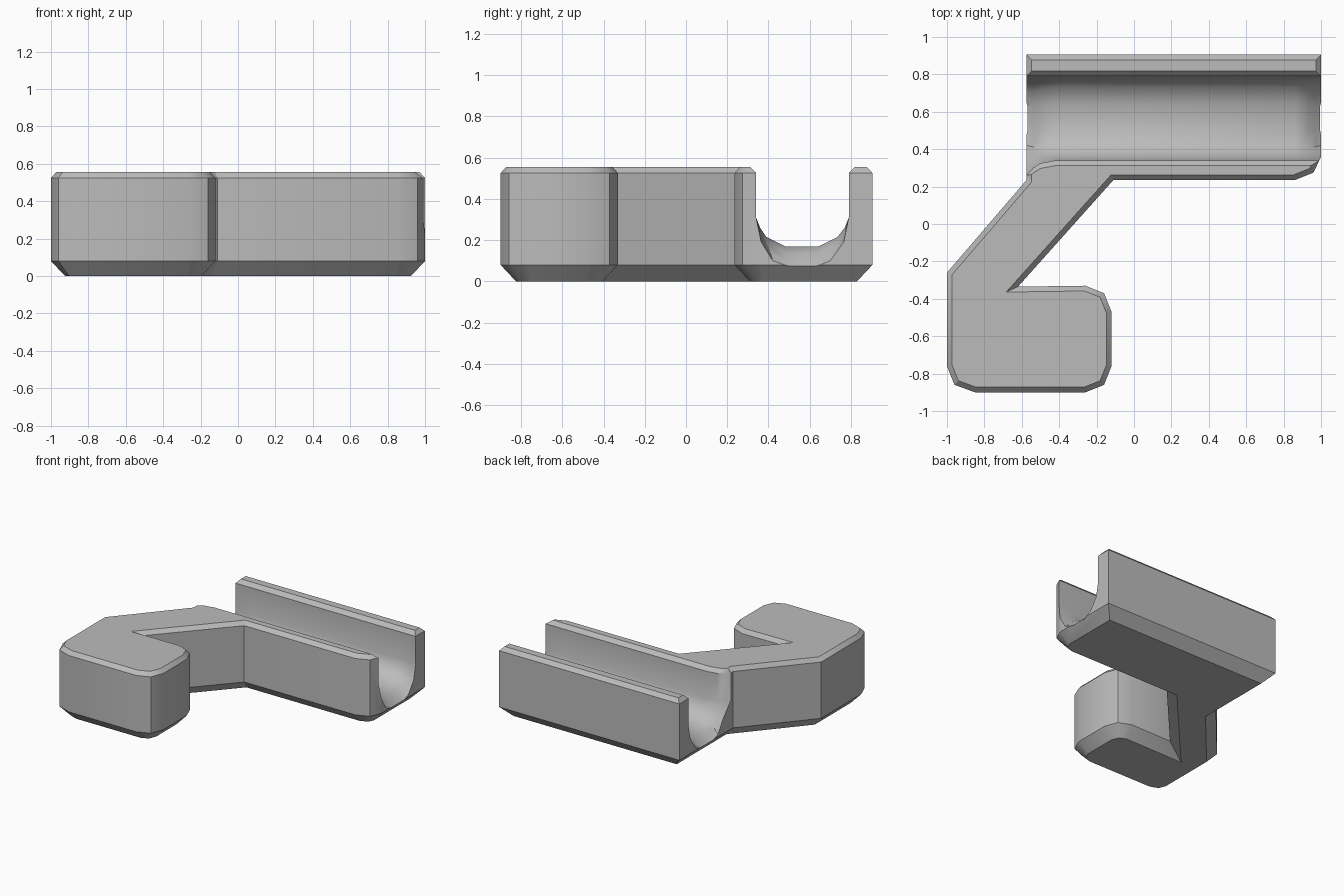
import bpy
import bmesh
from mathutils import Vector

cube = bpy.data.objects.get("Cube")
if cube:
    bpy.data.objects.remove(cube, do_unlink=True)

grey = bpy.data.materials.new("plain_grey")
grey.use_nodes = True
GREY = (0.5, 0.5, 0.5, 1)
grey.diffuse_color = GREY
grey.node_tree.nodes["Principled BSDF"].inputs["Base Color"].default_value = GREY


def inset(points, d):
    """Move a counter-clockwise outline inward by d with mitred corners."""
    out = []
    for i, p in enumerate(points):
        p = Vector(p)
        a = (p - Vector(points[i - 1])).normalized()
        b = (Vector(points[(i + 1) % len(points)]) - p).normalized()
        na, nb = Vector((-a.y, a.x)), Vector((-b.y, b.x))
        out.append(p + (na + nb) * d / (1 + na.dot(nb)))
    return out


def loft(name, rings):
    """Skin matching rings of 3D points and close both ends."""
    bm = bmesh.new()
    loops = [[bm.verts.new(p) for p in ring] for ring in rings]
    for lower, upper in zip(loops, loops[1:]):
        n = len(lower)
        for i in range(n):
            j = (i + 1) % n
            bm.faces.new((lower[i], lower[j], upper[j], upper[i]))
    caps = [bm.faces.new(loops[0]), bm.faces.new(loops[-1])]
    bm.normal_update()
    bmesh.ops.triangulate(bm, faces=caps, ngon_method="EAR_CLIP")
    bmesh.ops.recalc_face_normals(bm, faces=bm.faces)
    mesh = bpy.data.meshes.new(name)
    bm.to_mesh(mesh)
    bm.free()
    mesh.materials.append(grey)
    obj = bpy.data.objects.new(name, mesh)
    bpy.context.collection.objects.link(obj)
    return obj


# Body: rounded foot block, slanted arm and trough block in one outline
outline = [
    (-0.85, -0.9), (-0.26, -0.9), (-0.16, -0.86), (-0.12, -0.76),
    (-0.12, -0.47), (-0.16, -0.37), (-0.26, -0.33), (-0.62, -0.335),
    (-0.11, 0.235), (0.86, 0.235), (0.96, 0.275), (1, 0.36),
    (1, 0.905), (-0.575, 0.905), (-0.575, 0.235), (-1, -0.26),
    (-1, -0.76), (-0.96, -0.86),
]
levels = [(0, 0.075), (0.08, 0), (0.525, 0), (0.555, 0.028)]
body = loft("trough_and_arm_body",
            [[(p.x, p.y, z) for p in inset(outline, d)] for z, d in levels])

# Trough cutter: curved floor inside, dipping lower at both ends
inner = [(0.34, 0.31), (0.36, 0.26), (0.39, 0.215), (0.48, 0.17),
         (0.645, 0.17), (0.735, 0.215), (0.77, 0.26), (0.79, 0.31)]
flared = [(0.34, 0.31), (0.365, 0.19), (0.42, 0.1), (0.5, 0.07),
          (0.63, 0.07), (0.7, 0.1), (0.765, 0.19), (0.79, 0.31)]


def section(x, t, widen):
    """Trough section; t blends inner to flared, widen opens the arm side."""
    pts = [Vector(a).lerp(Vector(b), t) for a, b in zip(inner, flared)]
    front = 0.34 - widen
    pts[0].x = front
    rim = [(0.79, 0.525), (0.818, 0.555), (0.818, 0.7),
           (front - 0.028, 0.7), (front - 0.028, 0.555), (front, 0.525)]
    return [(x, y, z) for y, z in pts] + [(x, y, z) for y, z in rim]


stations = [(-0.7, 1, 0.08), (-0.576, 1, 0.08), (-0.54, 0.75, 0.04),
            (-0.5, 0.35, 0.015), (-0.42, 0, 0), (0.86, 0, 0),
            (0.93, 0.35, 0), (0.97, 0.75, 0), (1.001, 1, 0), (1.1, 1, 0)]
cutter = loft("trough_cutter", [section(*s) for s in stations])
cutter.hide_render = True

cut = body.modifiers.new("trough_cut", "BOOLEAN")
cut.operation = "DIFFERENCE"
cut.solver = "EXACT"
cut.object = cutter
bpy.ops.object.select_all(action="DESELECT")
body.select_set(True)
bpy.context.view_layer.objects.active = body
bpy.ops.object.modifier_apply(modifier=cut.name)
bpy.data.objects.remove(cutter, do_unlink=True)
bpy.ops.object.shade_smooth_by_angle(angle=0.6)
